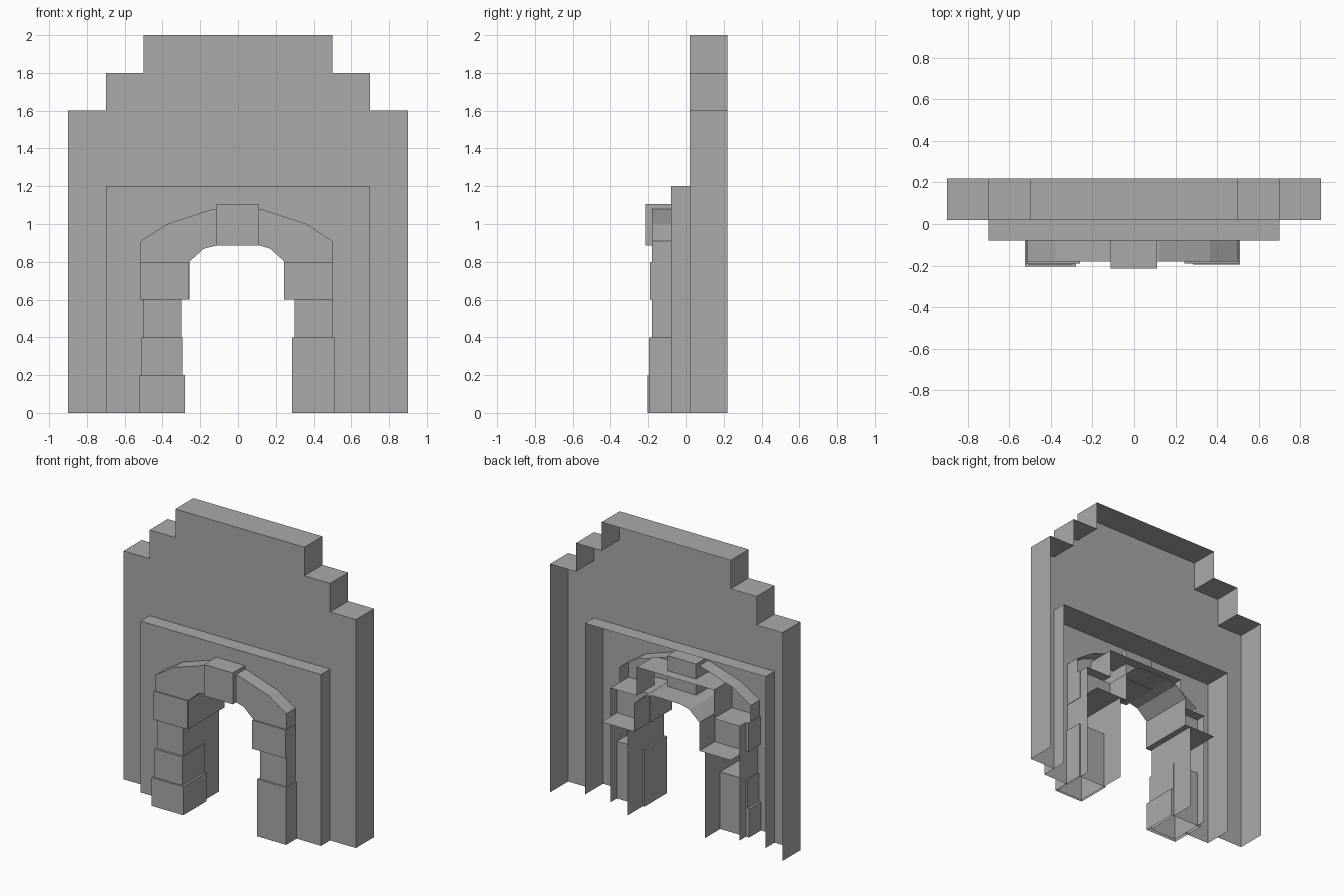
import bpy, bmesh

default = bpy.data.objects.get("Cube")
if default:
    bpy.data.objects.remove(default, do_unlink=True)

stone = bpy.data.materials.new("grey stone")
stone.use_nodes = True
grey = (0.4, 0.4, 0.4, 1)
stone.diffuse_color = grey
stone.node_tree.nodes["Principled BSDF"].inputs["Base Color"].default_value = grey


def finish(name, bm):
    mesh = bpy.data.meshes.new(name)
    bm.to_mesh(mesh)
    bm.free()
    mesh.materials.append(stone)
    obj = bpy.data.objects.new(name, mesh)
    bpy.context.collection.objects.link(obj)


def layer(name, front, outer, outer_back, inner, inner_back=None):
    """Open-backed U-shaped shell: a front face plus outer and inner edge strips."""
    bm = bmesh.new()

    def row(points, y):
        return [bm.verts.new((x, y, z)) for x, z in points]

    def strip(near, far):
        for i in range(len(near) - 1):
            bm.faces.new((near[i], near[i + 1], far[i + 1], far[i]))

    a, b = row(outer, front), row(inner, front)
    bm.faces.new(a + b[::-1])
    strip(a, row(outer, outer_back))
    if inner_back is not None:
        strip(b, row(inner, inner_back))
    bmesh.ops.recalc_face_normals(bm, faces=bm.faces)
    finish(name, bm)


def box(name, x, y, z, skip=()):
    """Box from ranges; skip lists open sides as (axis, sign)."""
    bm = bmesh.new()
    bmesh.ops.create_cube(bm, size=1)
    for v in bm.verts:
        v.co = [r[0] if c < 0 else r[1] for c, r in zip(v.co, (x, y, z))]
    bm.normal_update()
    gone = [f for f in bm.faces if any(f.normal[a] * s > 0.9 for a, s in skip)]
    bmesh.ops.delete(bm, geom=gone, context="FACES")
    finish(name, bm)


def mirrored(half):
    """Complete a left-to-centre outline symmetrically."""
    return half + [(-x, z) for x, z in reversed(half)]


# Stepped wall, with a hole where the surround passes through
wall_outer = mirrored([(-.9, 0), (-.9, 1.6), (-.7, 1.6), (-.7, 1.8), (-.5, 1.8), (-.5, 2)])
surround_outer = mirrored([(-.7, 0), (-.7, 1.2)])
layer("stepped_wall", .02, wall_outer, .22, surround_outer)

# Rectangular surround with a stepped opening
surround_inner = mirrored([(-.5, 0), (-.5, .8), (-.3, .8), (-.3, 1)])
layer("surround", -.08, surround_outer, .12, surround_inner, .12)

# Arch and pillars, with the passage lining running to the back
arch_outer = [(-.503, 0), (-.503, .6), (-.515, .8), (-.515, .91), (-.375, 1), (-.13, 1.08),
              (.12, 1.08), (.365, 1), (.5, .91), (.5, 0)]
arch_inner = [(-.3, 0), (-.3, .6), (-.258, .6), (-.258, .8), (-.18, .87), (-.11, .887),
              (.1, .89), (.17, .87), (.247, .8), (.247, .6), (.298, .6), (.298, 0)]
layer("arch", -.18, arch_outer, .02, arch_inner, .22)

# Undersides of the imposts, reaching across the wall thickness
for side, x in (("right", (-.5, -.3)), ("left", (.298, .5))):
    box(side + "_impost_underside", x, (-.18, .22), (.6, .8),
        [(0, 1), (0, -1), (1, 1), (1, -1), (2, 1)])

# Facing blocks
floor_open = [(2, -1)]
box("right_base_block", (-.525, -.28), (-.205, .05), (0, .2), floor_open)
box("right_lower_block", (-.51, -.295), (-.195, .05), (.2, .4), floor_open)
box("right_impost_block", (-.52, -.26), (-.19, .05), (.6, .8))
box("left_base_block", (.285, .51), (-.195, .05), (0, .4), floor_open)
box("left_impost_block", (.243, .503), (-.19, .05), (.6, .8))
box("keystone", (-.113, .11), (-.215, .05), (.885, 1.105))
